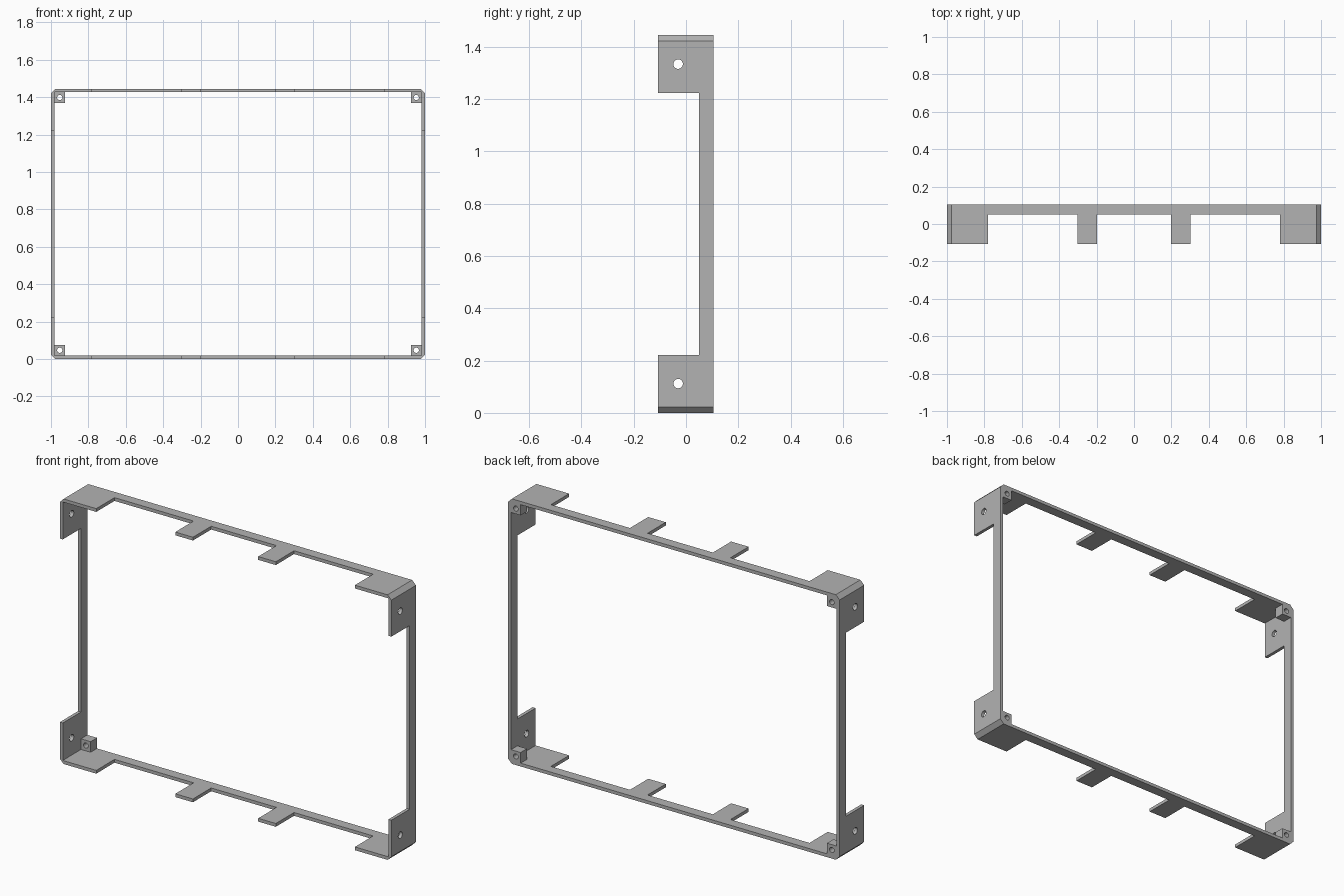
import bpy, bmesh, math
from mathutils import Matrix, Vector

if "Cube" in bpy.data.objects:
    bpy.data.objects.remove(bpy.data.objects["Cube"], do_unlink=True)

H = 1.445                      # overall height
FRONT, LIP, BACK = -0.107, 0.05, 0.105
WALL, CHAMFER = 0.018, 0.023
LUG = 0.058

grey = bpy.data.materials.new("light_grey")
grey.use_nodes = True
colour = (0.45, 0.45, 0.45, 1)
grey.diffuse_color = colour
grey.node_tree.nodes["Principled BSDF"].inputs["Base Color"].default_value = colour


def finish(name, bm):
    bmesh.ops.recalc_face_normals(bm, faces=bm.faces)
    mesh = bpy.data.meshes.new(name)
    bm.to_mesh(mesh)
    bm.free()
    mesh.materials.append(grey)
    obj = bpy.data.objects.new(name, mesh)
    bpy.context.collection.objects.link(obj)
    return obj


def box(name, x, y, z):
    bm = bmesh.new()
    bmesh.ops.create_cube(bm, size=1)
    for v in bm.verts:
        v.co = Vector(r[0] if c < 0 else r[1] for c, r in zip(v.co, (x, y, z)))
    return finish(name, bm)


def cylinder(name, centre, radius, length, axis):
    bm = bmesh.new()
    turn = Matrix.Rotation(math.pi / 2, 4, "Y" if axis == "X" else "X")
    bmesh.ops.create_cone(bm, cap_ends=True, segments=32, radius1=radius, radius2=radius,
                          depth=length, matrix=Matrix.Translation(centre) @ turn)
    return finish(name, bm)


def cut(obj, cutters):
    # Subtract each cutter, bake the result and discard the cutters
    for c in cutters:
        c.hide_render = True
        mod = obj.modifiers.new("cut", "BOOLEAN")
        mod.operation, mod.solver, mod.object = "DIFFERENCE", "EXACT", c
    bpy.context.view_layer.update()
    deps = bpy.context.evaluated_depsgraph_get()
    mesh = bpy.data.meshes.new_from_object(obj.evaluated_get(deps))
    obj.modifiers.clear()
    obj.data = mesh
    for c in cutters:
        bpy.data.objects.remove(c, do_unlink=True)


# Frame: chamfered block
bm = bmesh.new()
outline = []
for sx, top in ((1, 0), (1, 1), (-1, 1), (-1, 0)):
    z = H if top else 0
    zc = z - CHAMFER if top else CHAMFER
    pair = [(sx * (1 - CHAMFER), z), (sx, zc)]
    if (sx > 0) == bool(top):
        pair.reverse()
    outline += pair
face = bm.faces.new([bm.verts.new((x, FRONT, z)) for x, z in outline])
moved = bmesh.ops.extrude_face_region(bm, geom=[face])["geom"]
bmesh.ops.translate(bm, vec=(0, BACK - FRONT, 0),
                    verts=[v for v in moved if isinstance(v, bmesh.types.BMVert)])
frame = finish("frame", bm)

# Opening, gaps between the front tabs, and side screw holes
cutters = [box("opening", (WALL - 1, 1 - WALL), (-1, 1), (WALL, H - WALL)),
           box("side_gap", (-2, 2), (-1, LIP), (0.222, H - 0.222))]
for x in ((-0.78, -0.303), (-0.197, 0.197), (0.303, 0.78)):
    cutters.append(box("tab_gap", x, (-1, LIP), (-1, 2)))
for z in (0.112, H - 0.112):
    cutters.append(cylinder("side_hole", (0, -0.03, z), 0.018, 3, "X"))
cut(frame, cutters)

# Drilled corner lugs
for side, sx in (("left", 1), ("right", -1)):
    for level, top in (("lower", 0), ("upper", 1)):
        x = sorted((sx * (1 - WALL), sx * (1 - WALL - LUG)))
        z = sorted(abs(top * H - d) for d in (WALL, WALL + LUG))
        lug = box(f"{level}_{side}_lug", x, (LIP, BACK), z)
        centre = (sum(x) / 2, 0, sum(z) / 2)
        cut(lug, [cylinder("lug_hole", centre, 0.014, 1, "Y")])
